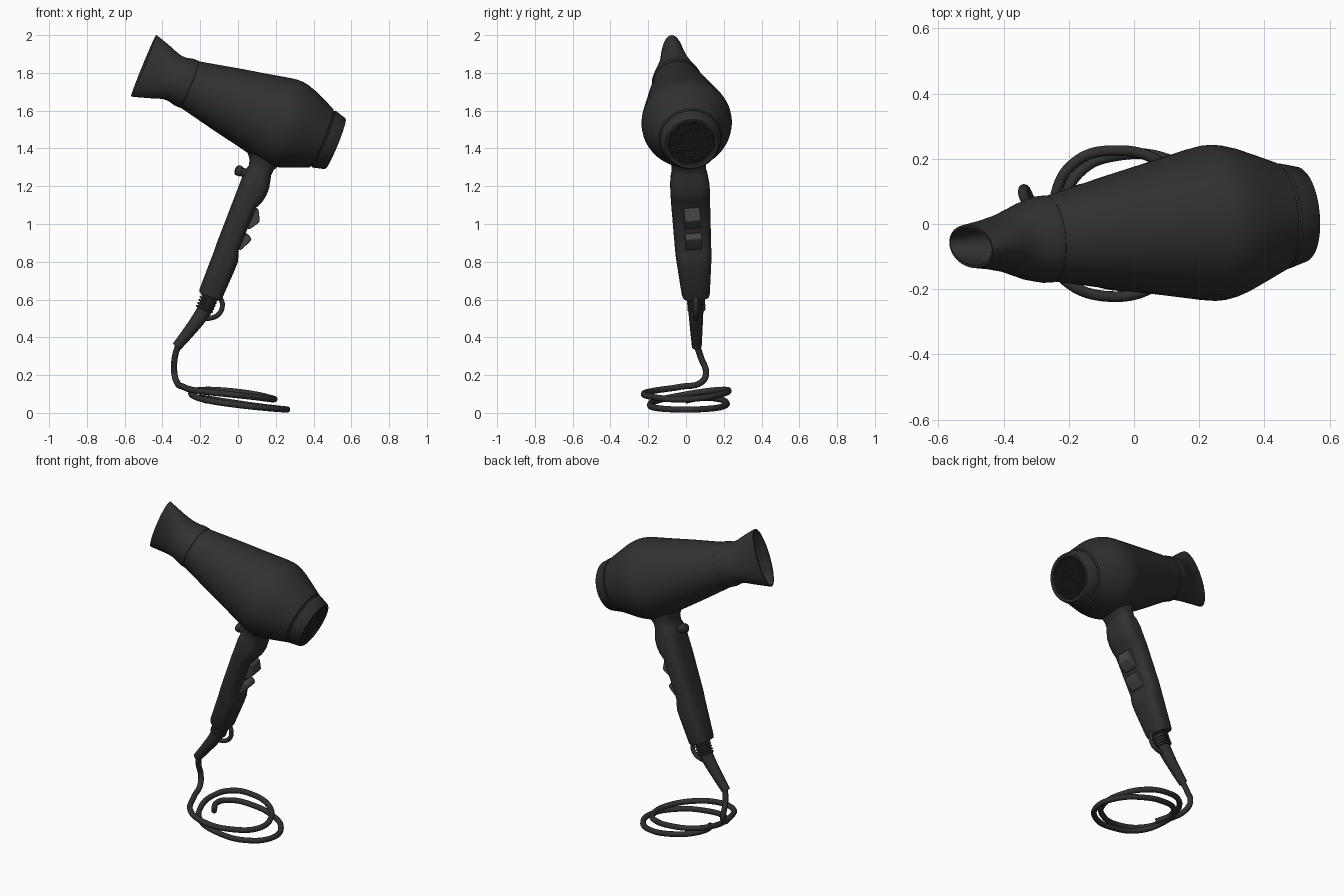
import bpy, bmesh, math
from mathutils import Vector, Matrix

if "Cube" in bpy.data.objects:
    bpy.data.objects.remove(bpy.data.objects["Cube"])

# Local frame: t runs along the barrel to the rear, s sideways, n up the handle
A = Vector((0.926, 0.09, -0.377)).normalized()
S = Vector((0.377, -0.05, 0.926)).cross(A).normalized()
N = A.cross(S)
FRAME = Matrix.Translation((0.515, 0.03, 1.425)) @ Matrix((A, S, N)).transposed().to_4x4()


def material(name, v):
    m = bpy.data.materials.new(name)
    m.diffuse_color = (v, v, v, 1)
    m.use_nodes = True
    m.node_tree.nodes["Principled BSDF"].inputs["Base Color"].default_value = m.diffuse_color
    return m


BLACK = material("matte_black", 0.03)
GREY = material("dark_grey", 0.06)


def finish(name, bm, mat=BLACK, angle=35):
    bmesh.ops.recalc_face_normals(bm, faces=bm.faces)
    me = bpy.data.meshes.new(name)
    bm.to_mesh(me)
    bm.free()
    me.shade_smooth()
    me.set_sharp_from_angle(angle=math.radians(angle))
    me.materials.append(mat)
    ob = bpy.data.objects.new(name, me)
    bpy.context.collection.objects.link(ob)
    ob.matrix_world = FRAME
    return ob


def oval(place, hu, hv, power=2, count=64):
    """Closed superellipse ring; place(u, v) gives the local point."""
    pts = []
    for i in range(count):
        c, s = math.cos(2 * math.pi * i / count), math.sin(2 * math.pi * i / count)
        pts.append(place(hu * math.copysign(abs(c) ** (2 / power), c),
                         hv * math.copysign(abs(s) ** (2 / power), s)))
    return pts


def loft(name, rings, mat=BLACK, angle=35):
    bm = bmesh.new()
    vs = [[bm.verts.new(p) for p in ring] for ring in rings]
    for a, b in zip(vs, vs[1:]):
        for i in range(len(a)):
            j = (i + 1) % len(a)
            bm.faces.new((a[i], a[j], b[j], b[i]))
    bm.faces.new(vs[0])
    bm.faces.new(vs[-1])
    return finish(name, bm, mat, angle)


def barrel(name, sections):
    """Sections across the barrel: (t, half height, half width)."""
    return loft(name, [oval(lambda u, v, t=t: (t, u, v), w, h) for t, h, w in sections])


def tube(name, points):
    """Smooth tube through world points (x, y, z, radius)."""
    cu = bpy.data.curves.new(name, 'CURVE')
    cu.dimensions = '3D'
    cu.bevel_depth, cu.bevel_resolution, cu.resolution_u = 1, 4, 10
    cu.use_fill_caps = True
    sp = cu.splines.new('BEZIER')
    sp.bezier_points.add(len(points) - 1)
    for bp, (x, y, z, r) in zip(sp.bezier_points, points):
        bp.co, bp.radius = (x, y, z), r
        bp.handle_left_type = bp.handle_right_type = 'AUTO'
    cu.materials.append(BLACK)
    ob = bpy.data.objects.new(name, cu)
    bpy.context.collection.objects.link(ob)
    return ob


# Main housing, with the seam of the rear cap and a recessed intake
profile = [(-0.02, 0.122), (0, 0.126), (0.003, 0.132), (0.002, 0.14), (-0.004, 0.146),
           (-0.066, 0.163), (-0.07, 0.158), (-0.076, 0.158), (-0.08, 0.167), (-0.15, 0.197),
           (-0.21, 0.222), (-0.25, 0.234), (-0.28, 0.239), (-0.31, 0.239), (-0.35, 0.233),
           (-0.47, 0.208), (-0.63, 0.176), (-0.75, 0.15), (-0.83, 0.133), (-0.88, 0.126)]
barrel("housing", [(t, r, r) for t, r in profile])

# Intake mesh on the rear
bm = bmesh.new()
bmesh.ops.create_grid(bm, x_segments=24, y_segments=24, size=0.128)
far = [v for v in bm.verts if v.co.length > 0.127]
bmesh.ops.delete(bm, geom=far, context='VERTS')
bm.transform(Matrix.Translation((-0.005, 0, 0)) @ Matrix.Rotation(math.pi / 2, 4, 'Y'))
grille = finish("intake_grille", bm, GREY)
wire = grille.modifiers.new("wire", 'WIREFRAME')
wire.thickness = 0.005

# Concentrator nozzle: round collar blending into a tall hollow slot
barrel("nozzle", [(-0.835, 0.128, 0.128), (-0.84, 0.134, 0.134), (-0.87, 0.133, 0.133),
                  (-0.9, 0.125, 0.126), (-0.93, 0.124, 0.118), (-0.96, 0.131, 0.105),
                  (-1.0, 0.146, 0.088), (-1.05, 0.162, 0.075), (-1.09, 0.174, 0.068),
                  (-1.1, 0.175, 0.066), (-1.1, 0.167, 0.057), (-1.05, 0.15, 0.062),
                  (-0.98, 0.12, 0.075), (-0.9, 0.1, 0.09)])

# Handle: (n, front t, back t, half width, squareness)
grip = [(-0.19, -0.45, -0.20, 0.105, 2), (-0.225, -0.408, -0.235, 0.097, 2.2),
        (-0.25, -0.388, -0.25, 0.091, 2.4), (-0.28, -0.38, -0.253, 0.091, 2.6),
        (-0.305, -0.386, -0.247, 0.097, 2.8), (-0.35, -0.388, -0.237, 0.103, 3),
        (-0.39, -0.387, -0.236, 0.104, 3), (-0.43, -0.386, -0.243, 0.104, 3),
        (-0.47, -0.385, -0.261, 0.103, 3), (-0.72, -0.379, -0.261, 0.096, 3),
        (-0.745, -0.378, -0.25, 0.095, 3), (-0.775, -0.376, -0.241, 0.094, 3),
        (-0.83, -0.375, -0.24, 0.089, 3), (-0.985, -0.371, -0.244, 0.074, 3),
        (-1.0, -0.366, -0.249, 0.069, 3)]
loft("handle", [oval(lambda u, v, n=n, m=(lo + hi) / 2: (m + u, v, n), (hi - lo) / 2, w, p)
                for n, lo, hi, w, p in grip])


# Rocker switches in the recess at the back of the handle
def rocker(name, side):
    bm = bmesh.new()
    face = bm.faces.new([bm.verts.new((t, -0.043, n)) for t, n in side])
    ext = bmesh.ops.extrude_face_region(bm, geom=[face])
    bmesh.ops.translate(bm, vec=(0, 0.086, 0),
                        verts=[v for v in ext["geom"] if isinstance(v, bmesh.types.BMVert)])
    ob = finish(name, bm, GREY)
    bev = ob.modifiers.new("soft_edges", 'BEVEL')
    bev.width, bev.segments = 0.005, 2


rocker("upper_switch", [(-0.3, -0.475), (-0.247, -0.475), (-0.217, -0.53), (-0.225, -0.55),
                        (-0.252, -0.59), (-0.3, -0.59)])
rocker("lower_switch", [(-0.3, -0.62), (-0.24, -0.62), (-0.221, -0.635), (-0.226, -0.655),
                        (-0.252, -0.71), (-0.3, -0.71)])

# Push button on the front of the handle
loft("push_button", [oval(lambda u, v, t=t: (t, u, v - 0.325), r, r, 2, 32) for t, r in
                     [(-0.37, 0.024), (-0.405, 0.024), (-0.407, 0.028), (-0.428, 0.028),
                      (-0.436, 0.023), (-0.44, 0.012)]])

# Strain relief sleeve with ribs
tube("cord_sleeve", [(-0.14, 0.052, 0.64, 0.042), (-0.165, 0.052, 0.57, 0.041),
                     (-0.2, 0.053, 0.51, 0.038), (-0.26, 0.055, 0.43, 0.032),
                     (-0.325, 0.057, 0.35, 0.026)])
for i in range(5):
    loft("sleeve_rib_%d" % (i + 1),
         [oval(lambda u, v, n=-1.005 - 0.017 * i + d: (-0.308 + u, v, n), r, r, 2, 32)
          for d, r in [(0.005, 0.04), (0.003, 0.048), (-0.003, 0.048), (-0.005, 0.04)]])

# Hanging loop
tube("hanging_loop", [(x, 0.052, z, 0.013) for x, z in
                      [(-0.12, 0.635), (-0.092, 0.605), (-0.083, 0.565), (-0.1, 0.525),
                       (-0.14, 0.503), (-0.185, 0.503), (-0.21, 0.515)]])

# Power cord, coiled twice
path = [(-0.315, 0.055, 0.365), (-0.335, 0.08, 0.29), (-0.337, 0.106, 0.21),
        (-0.325, 0.085, 0.165), (-0.29, -0.03, 0.138), (-0.22, -0.165, 0.118),
        (-0.08, -0.222, 0.102), (0.08, -0.18, 0.085), (0.185, -0.05, 0.072),
        (0.17, 0.09, 0.08), (0.08, 0.19, 0.1), (-0.06, 0.225, 0.117),
        (-0.18, 0.19, 0.122), (-0.24, 0.09, 0.112), (-0.235, -0.04, 0.09),
        (-0.16, -0.15, 0.066), (0, -0.19, 0.042), (0.16, -0.15, 0.025),
        (0.257, -0.02, 0.018), (0.22, 0.12, 0.022), (0.1, 0.2, 0.036),
        (-0.05, 0.21, 0.058), (-0.16, 0.165, 0.075), (-0.205, 0.08, 0.08), (-0.17, 0, 0.066)]
tube("power_cord", [(x, y, z, 0.0165) for x, y, z in path])
